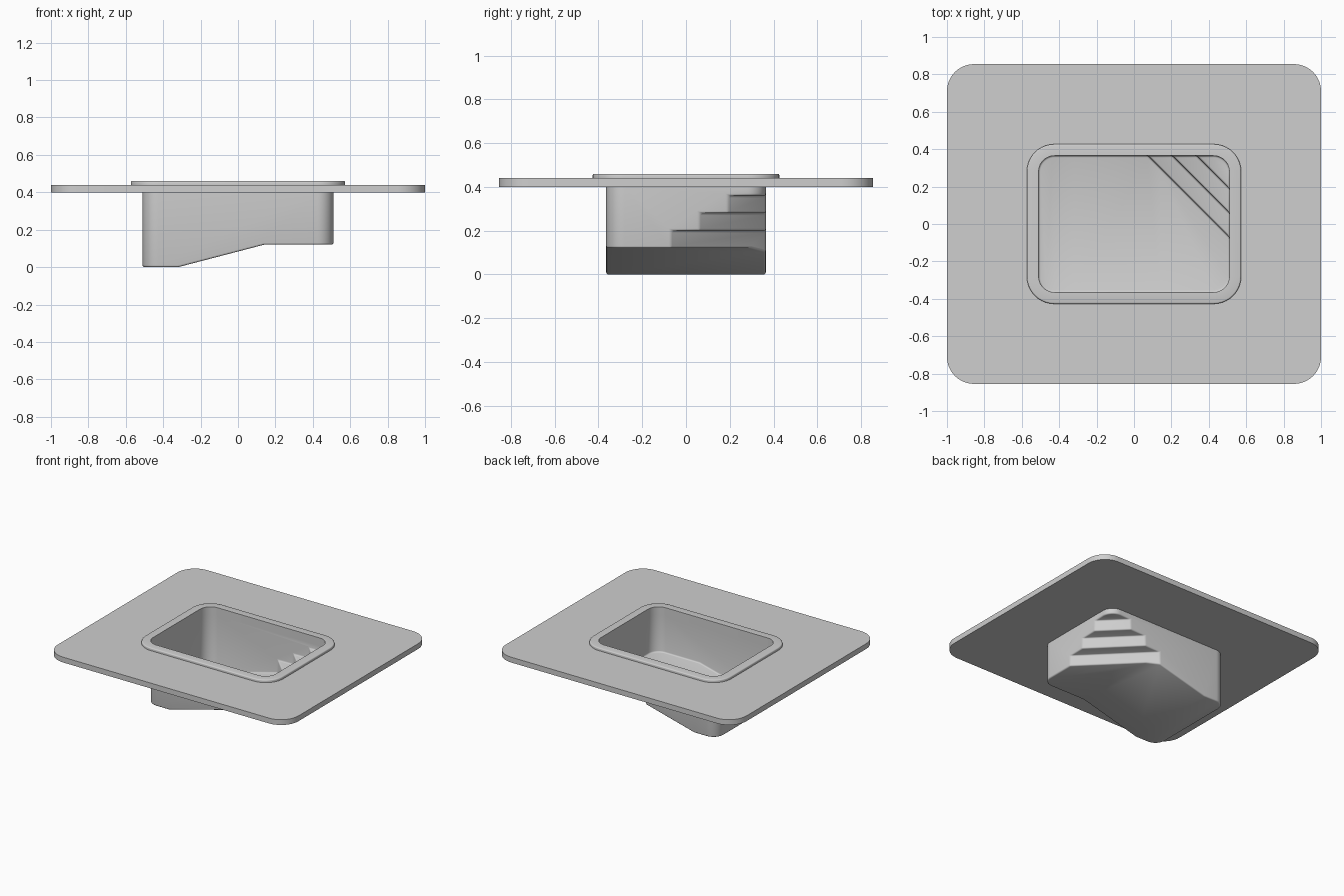
import bpy
import bmesh
import math
from mathutils import Vector

cube = bpy.data.objects.get("Cube")
if cube:
    bpy.data.objects.remove(cube, do_unlink=True)

grey = bpy.data.materials.new("light grey")
grey.use_nodes = True
grey.diffuse_color = (0.62, 0.62, 0.62, 1)
grey.node_tree.nodes["Principled BSDF"].inputs["Base Color"].default_value = grey.diffuse_color

POOL = (0.51, 0.365, 0.085)   # half length, half width, corner radius
DECK_BASE, DECK_TOP, COPING_TOP = 0.40, 0.44, 0.46


def rounded_rect(hx, hy, r, z, steps=10):
    points = []
    for corner, (sx, sy) in enumerate([(1, 1), (-1, 1), (-1, -1), (1, -1)]):
        for i in range(steps + 1):
            a = math.pi / 2 * (corner + i / steps)
            points.append(Vector((sx * (hx - r) + r * math.cos(a),
                                  sy * (hy - r) + r * math.sin(a), z)))
    return points


def make_object(name, bm):
    bmesh.ops.recalc_face_normals(bm, faces=bm.faces[:])
    mesh = bpy.data.meshes.new(name)
    bm.to_mesh(mesh)
    bm.free()
    obj = bpy.data.objects.new(name, mesh)
    bpy.context.collection.objects.link(obj)
    mesh.materials.append(grey)
    return obj


def smooth(obj):
    obj.data.polygons.foreach_set("use_smooth", [True] * len(obj.data.polygons))
    obj.data.set_sharp_from_angle(angle=math.radians(35))


def ring(name, sections):
    """Closed frame skinned through rounded rectangles."""
    bm = bmesh.new()
    loops = [[bm.verts.new(p) for p in rounded_rect(*s)] for s in sections]
    for a, b in zip(loops, loops[1:] + loops[:1]):
        for i in range(len(a)):
            j = (i + 1) % len(a)
            bm.faces.new((a[i], a[j], b[j], b[i]))
    obj = make_object(name, bm)
    smooth(obj)
    return obj


def prism(name, points, offset):
    """Solid made by sweeping a flat outline along an offset."""
    bm = bmesh.new()
    base = bm.faces.new([bm.verts.new(p) for p in points])
    top = bmesh.ops.extrude_face_region(bm, geom=[base], use_keep_orig=True)
    verts = [v for v in top["geom"] if isinstance(v, bmesh.types.BMVert)]
    bmesh.ops.translate(bm, verts=verts, vec=offset)
    return make_object(name, bm)


# Deck slab around the opening
ring("deck", [(1, 0.855, 0.145, DECK_BASE), (1, 0.855, 0.145, DECK_TOP),
              (*POOL, DECK_TOP), (*POOL, DECK_BASE)])

# Raised coping with a softened outer edge
outer = (0.573, 0.427, 0.147)
sections = [(*POOL, DECK_TOP), (*outer, DECK_TOP)]
soft = 0.008
for i in range(4):
    a = math.pi / 2 * i / 3
    inset = soft * (1 - math.cos(a))
    sections.append((*[d - inset for d in outer], COPING_TOP - soft + soft * math.sin(a)))
sections.append((*POOL, COPING_TOP))
ring("coping", sections)

# Basin block, later trimmed to an open shell
basin = prism("basin", rounded_rect(*POOL, 0), (0, 0, 0.6))

# Cutter for the sloping and shallow floor
slope = [(-0.70, -0.1), (-0.32, 0), (0.14, 0.12), (0.8, 0.12), (0.8, -0.1)]
floor_cutter = prism("floor_cutter", [Vector((x, -0.6, z)) for x, z in slope], (0, 1.2, 0))

# Cutter for the diagonal corner steps
outline = [(0.44, -0.1)]
for i in range(3):
    height = 0.20 + 0.08 * i
    outline += [(0.44 + 0.13 * i, height), (0.57 + 0.13 * i, height)]
outline[-1] = (1.3, 0.36)
outline.append((1.3, -0.1))
step_cutter = prism("step_cutter", [Vector((s / 2 - 0.8, s / 2 + 0.8, z)) for s, z in outline],
                    (1.6, -1.6, 0))

for cutter in (floor_cutter, step_cutter):
    cutter.hide_render = True
    cut = basin.modifiers.new("cut", "BOOLEAN")
    cut.operation = "DIFFERENCE"
    cut.solver = "EXACT"
    cut.object = cutter
bevel = basin.modifiers.new("soft edges", "BEVEL")
bevel.width = 0.01
bevel.segments = 3
bevel.limit_method = "ANGLE"
bevel.angle_limit = math.radians(30)
bevel.use_clamp_overlap = False

# Apply the cuts and open the basin at the deck
bpy.context.view_layer.update()
evaluated = basin.evaluated_get(bpy.context.evaluated_depsgraph_get())
bm = bmesh.new()
bm.from_mesh(evaluated.to_mesh())
bmesh.ops.bisect_plane(bm, geom=bm.verts[:] + bm.edges[:] + bm.faces[:],
                       plane_co=(0, 0, DECK_BASE), plane_no=(0, 0, 1), clear_outer=True)
basin.modifiers.clear()
bm.to_mesh(basin.data)
bm.free()
smooth(basin)
for cutter in (floor_cutter, step_cutter):
    bpy.data.objects.remove(cutter, do_unlink=True)
